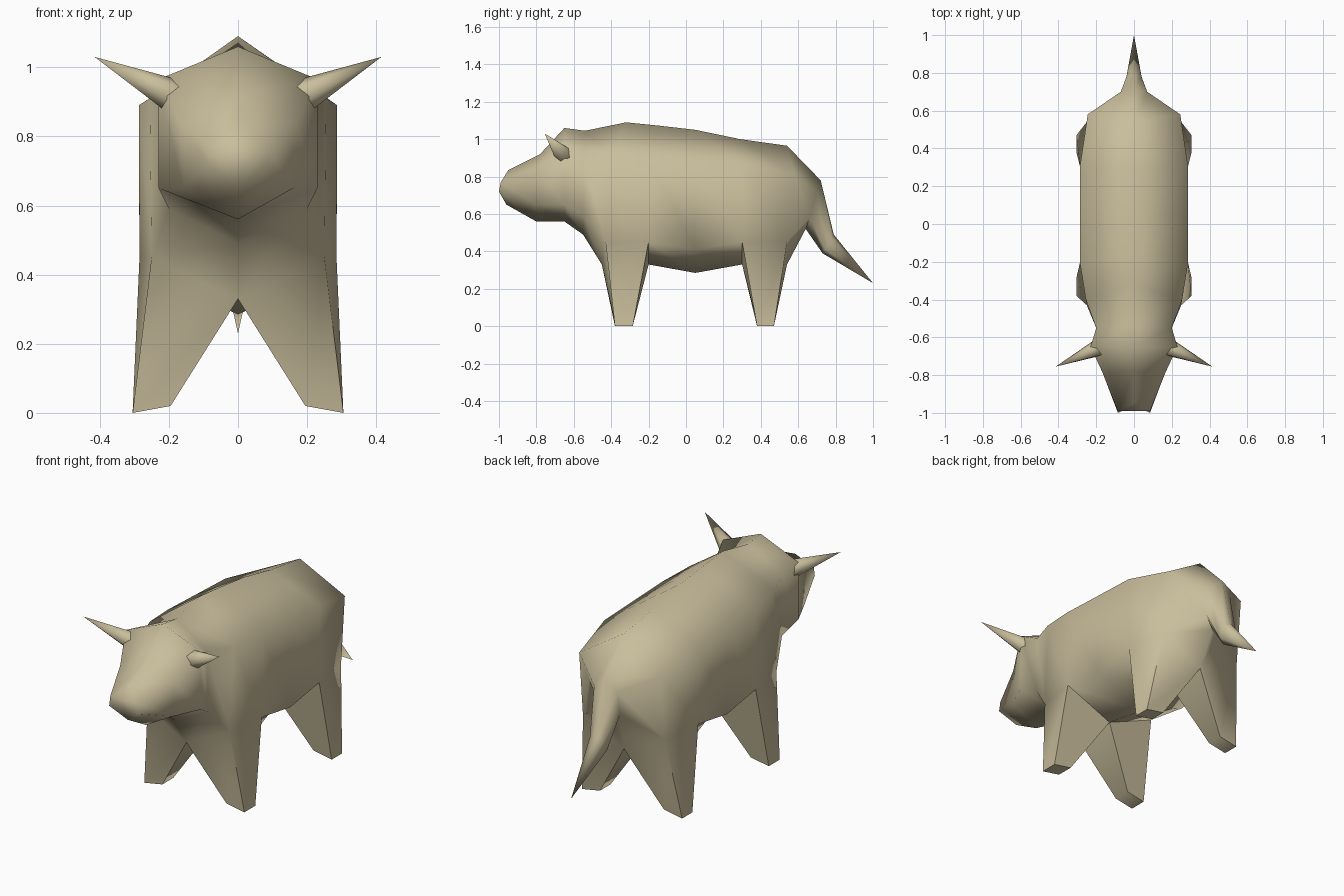
import bpy, bmesh, math
from mathutils import Vector

if "Cube" in bpy.data.objects:
    bpy.data.objects.remove(bpy.data.objects["Cube"])

tan = bpy.data.materials.new("tan hide")
tan.diffuse_color = (0.58, 0.51, 0.33, 1)
tan.use_nodes = True
tan.node_tree.nodes["Principled BSDF"].inputs["Base Color"].default_value = tan.diffuse_color


def finish(bm, name):
    bmesh.ops.recalc_face_normals(bm, faces=bm.faces[:])
    me = bpy.data.meshes.new(name)
    bm.to_mesh(me)
    bm.free()
    ob = bpy.data.objects.new(name, me)
    bpy.context.collection.objects.link(ob)
    me.materials.append(tan)
    bpy.ops.object.select_all(action='DESELECT')
    ob.select_set(True)
    bpy.context.view_layer.objects.active = ob
    bpy.ops.object.shade_smooth_by_angle(angle=math.radians(75))
    return ob


# Six-sided cross-sections from nose to tail:
# top (y, z), upper side (x, y, z), lower side (x, y, z), bottom (y, z)
SECTIONS = [
    ((-.95, .835), (.085, -.99, .77), (.085, -1.0, .72), (-.96, .65)),   # nose
    ((-.78, .92), (.165, -.79, .84), (.16, -.80, .65), (-.80, .56)),     # face
    ((-.65, 1.06), (.23, -.65, .965), (.23, -.65, .65), (-.65, .56)),    # brow
    ((-.54, 1.045), (.20, -.55, .92), (.20, -.55, .59), (-.55, .49)),    # neck
    ((-.32, 1.09), (.255, -.40, .91), (.25, -.43, .45), (-.45, .33)),    # shoulder
    ((-.15, 1.073), (.287, -.20, .89), (.285, -.20, .45), (-.20, .33)),
    ((.05, 1.05), (.287, .05, .88), (.285, .05, .41), (.05, .285)),      # belly
    ((.29, 1.0), (.287, .30, .87), (.285, .30, .45), (.30, .33)),
    ((.54, .965), (.245, .58, .81), (.25, .54, .45), (.54, .33)),        # rump
    ((.72, .78), (.07, .70, .72), (.06, .66, .58), (.64, .52)),          # tail root
    ((.79, .49), (.04, .78, .475), (.04, .745, .41), (.73, .39)),
]
FEET = {4: (-.38, -.285), 7: (.38, .47)}   # section index -> foot y range

# Body, head, tail and legs as one loft
bm = bmesh.new()
rings = []
for t, u, l, b in SECTIONS:
    pts = [(0, *t), u, l, (0, *b), (-l[0], l[1], l[2]), (-u[0], u[1], u[2])]
    rings.append([bm.verts.new(p) for p in pts])
for i in range(len(rings) - 1):
    a, b = rings[i], rings[i + 1]
    for j in range(6):
        k = (j + 1) % 6
        quad = [a[j], a[k], b[k], b[j]]
        if i in FEET and j in (2, 3):
            # pull the underside quad down into a tapered leg
            s = 1 if j == 2 else -1
            y0, y1 = FEET[i]
            foot = []
            for n, v in enumerate(quad):
                outer = abs(v.co.x) > .1
                foot.append(bm.verts.new((s * (.305 if outer else .195),
                                          y0 if n < 2 else y1,
                                          0 if outer else .02)))
            for n in range(4):
                m = (n + 1) % 4
                bm.faces.new([quad[n], quad[m], foot[m], foot[n]])
            bm.faces.new(foot)
        else:
            bm.faces.new(quad)
bm.faces.new(rings[0])
tip = bm.verts.new((0, 1.0, .23))
for j in range(6):
    bm.faces.new([rings[-1][j], rings[-1][(j + 1) % 6], tip])
finish(bm, "body")

# Horns
for s, side in ((1, "left"), (-1, "right")):
    base, end = Vector((s * .19, -.655, .918)), Vector((s * .415, -.755, 1.03))
    d = end - base
    bm = bmesh.new()
    bmesh.ops.create_cone(bm, cap_ends=True, segments=6, radius1=.05, radius2=0, depth=d.length)
    bmesh.ops.remove_doubles(bm, verts=bm.verts[:], dist=1e-4)
    rot = d.to_track_quat('Z', 'Y').to_matrix()
    for v in bm.verts:
        v.co = rot @ v.co + (base + end) / 2
    finish(bm, side + "_horn")
